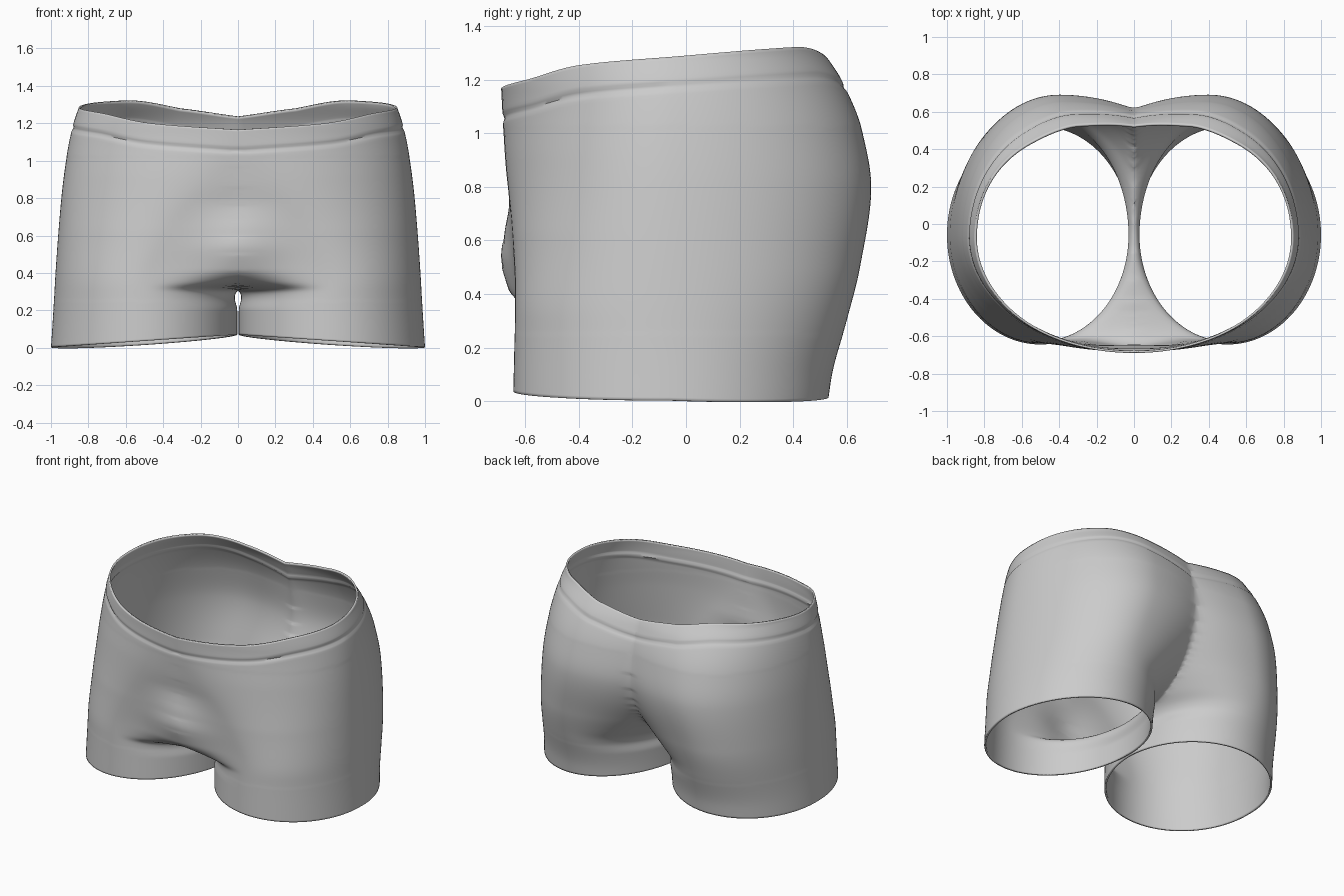
import bpy, bmesh
from math import sin, cos, radians, exp, pi

if "Cube" in bpy.data.objects:
    bpy.data.objects.remove(bpy.data.objects["Cube"])


def curve(*pts):
    """Smooth monotone interpolation through (position, value) points."""
    xs = [p[0] for p in pts]
    ys = [p[1] for p in pts]
    d = [(ys[i + 1] - ys[i]) / (xs[i + 1] - xs[i]) for i in range(len(xs) - 1)]
    m = [d[0]] + [0 if a * b <= 0 else 2 * a * b / (a + b) for a, b in zip(d, d[1:])] + [d[-1]]

    def f(x):
        x = min(max(x, xs[0]), xs[-1])
        i = 0
        while i < len(d) - 1 and x > xs[i + 1]:
            i += 1
        h = xs[i + 1] - xs[i]
        u = (x - xs[i]) / h
        return ((1 + 2 * u) * (1 - u) ** 2 * ys[i] + u * (1 - u) ** 2 * h * m[i]
                + u * u * (3 - 2 * u) * ys[i + 1] + u * u * (u - 1) * h * m[i + 1])
    return f


# Cross-section parameters by height: side, front and back extents
side = curve((0, 1), (.2, .987), (.4, .976), (.8, .945), (1, .92), (1.18, .885), (1.29, .85))
front = curve((0, -.645), (.4, -.638), (.65, -.65), (.9, -.675), (1.17, -.69))
back = curve((0, .53), (.1, .545), (.3, .6), (.5, .65), (.8, .692), (1, .66), (1.2, .58), (1.32, .5))
# Centres and inner radii of the front and back halves of each leg section
front_cx = curve((0, .5), (.31, .5), (.6, .38), (.9, .15), (1.17, 0), (1.4, 0))
back_cx = curve((0, .5), (.31, .5), (.8, .4), (1.1, .35), (1.32, .3))
front_in = curve((0, .496), (.2, .496), (.27, .482), (.31, .5), (.35, .9), (.42, 1.4), (.7, 1.5), (1.17, .85))
back_in = curve((0, .496), (.2, .496), (.27, .482), (.31, .5), (.38, .58), (.5, .7), (.65, .82), (.8, .89), (1.32, 1.03))
# Waist edge height by angle, and the pouch profile by height
waist = curve((-90, 1.165), (-58, 1.2), (-32, 1.255), (0, 1.285), (40, 1.315), (60, 1.322),
              (90, 1.28), (107, 1.24), (130, 1.2), (270, 1.165))
pouch = curve((.31, .0), (.36, .03), (.42, .06), (.52, .075), (.62, .05), (.8, 0), (1.4, 0))

COLS, ROWS, CY = 144, 110, -.06


def surface_point(deg, f):
    t = radians(deg)
    s, c = sin(t), cos(t)
    hem = .003 + .067 * (1 - c) / 2 - .022 * max(s, 0)
    top = waist(deg)
    z = hem + (top - hem) * f
    is_front = s < 0
    cx = (front_cx if is_front else back_cx)(z)
    rx = side(z) - cx if c > 0 else (front_in if is_front else back_in)(z)
    ry = CY - front(z) if is_front else back(z) - CY
    # stitched groove below the waistband
    k = 1 - .012 * exp(-((top - z - .11) / .011) ** 2)
    x, y = cx + rx * k * c, CY + ry * k * s
    if is_front and y < -.3:
        y -= pouch(z) * exp(-(x / .17) ** 2)
    return x, y, z


# Right half: leg tube widening past the centre plane, then trimmed there
bm = bmesh.new()
grid = [[bm.verts.new(surface_point(-90 + 360 * i / COLS, j / ROWS)) for j in range(ROWS + 1)]
        for i in range(COLS)]
for i in range(COLS):
    a, b = grid[i], grid[(i + 1) % COLS]
    for j in range(ROWS):
        bm.faces.new((a[j], b[j], b[j + 1], a[j + 1]))
bmesh.ops.bisect_plane(bm, geom=bm.verts[:] + bm.edges[:] + bm.faces[:], dist=1e-5,
                       plane_co=(0, 0, 0), plane_no=(-1, 0, 0), clear_outer=True)
mesh = bpy.data.meshes.new("boxer_shorts")
bm.to_mesh(mesh)
bm.free()
shorts = bpy.data.objects.new("boxer_shorts", mesh)
bpy.context.collection.objects.link(shorts)

# Soften the body below the waistband, mirror it and give the cloth thickness
body = shorts.vertex_groups.new(name="body")
body.add([v.index for v in mesh.vertices if .25 < v.co.z < 1.02], 1, 'REPLACE')
mir = shorts.modifiers.new("mirror", 'MIRROR')
mir.merge_threshold = .001
soft = shorts.modifiers.new("soften", 'SMOOTH')
soft.factor, soft.iterations, soft.vertex_group = .5, 8, "body"
cloth = shorts.modifiers.new("cloth", 'SOLIDIFY')
cloth.thickness, cloth.offset = .012, -1

bpy.context.view_layer.objects.active = shorts
shorts.select_set(True)
bpy.ops.object.shade_smooth_by_angle(angle=radians(50))
